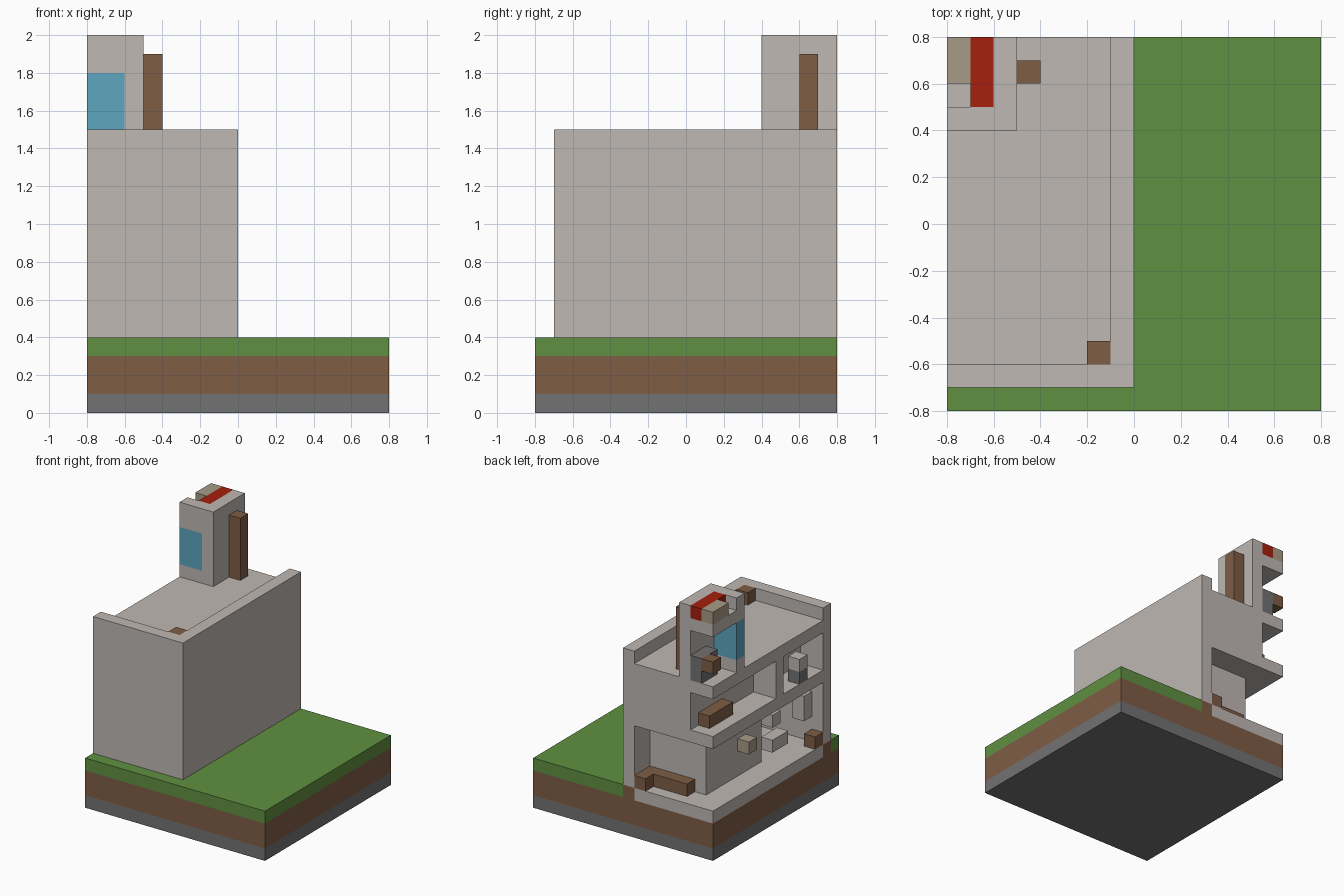
import bpy
import bmesh
from mathutils import Matrix, Vector

default_cube = bpy.data.objects.get("Cube")
if default_cube:
    bpy.data.objects.remove(default_cube, do_unlink=True)

UNIT = 0.1   # edge of one building block
HALF = 8     # half the plot width in blocks


def make_material(name, red, green, blue):
    material = bpy.data.materials.new(name)
    material.use_nodes = True
    colour = (red, green, blue, 1.0)
    material.diffuse_color = colour
    shader = next(n for n in material.node_tree.nodes if n.type == "BSDF_PRINCIPLED")
    shader.inputs["Base Color"].default_value = colour
    return material


plaster = make_material("pale plaster", 0.52, 0.48, 0.45)
stone = make_material("dark stone", 0.17, 0.17, 0.17)
soil = make_material("brown soil and wood", 0.21, 0.11, 0.06)
grass = make_material("green grass", 0.115, 0.28, 0.052)
glass = make_material("blue glass", 0.11, 0.38, 0.53)
red_cloth = make_material("red cloth", 0.38, 0.014, 0.004)
tan_cloth = make_material("tan cloth", 0.39, 0.33, 0.24)


def blocks(name, material, *spans):
    """Make one object from boxes, each given as block spans:
    (across from the open side, forward from the back, up from the ground)."""
    bm = bmesh.new()
    for across, forward, up in spans:
        low = Vector((across[0] - HALF, HALF - forward[1], up[0])) * UNIT
        high = Vector((across[1] - HALF, HALF - forward[0], up[1])) * UNIT
        transform = Matrix.Translation((low + high) / 2) @ Matrix.Diagonal((*(high - low), 1.0))
        bmesh.ops.create_cube(bm, size=1.0, matrix=transform)
    mesh = bpy.data.meshes.new(name)
    bm.to_mesh(mesh)
    bm.free()
    mesh.materials.append(material)
    obj = bpy.data.objects.new(name, mesh)
    bpy.context.collection.objects.link(obj)
    return obj


# Shared spans of the plot, house and tower
plot = (0, 16)
house = (0, 15)
room_width = (0, 7)
room_depth = (0, 14)
outer_side = (7, 8)
outer_front = (14, 15)
inner_side = (2, 3)
ground_storey = (4, 9)
upper_storey = (10, 13)
turf = (3, 4)
tower_width = (0, 3)
tower_depth = (0, 4)
tower_front = (3, 4)

# Layered plot of land
blocks("bedrock", stone, (plot, plot, (0, 1)))
blocks("soil_layer", soil, (plot, plot, (1, 3)))
blocks("wall_footing", soil,
       (outer_side, house, turf),
       (room_width, outer_front, turf))
blocks("lawn", grass,
       ((8, 16), plot, turf),
       ((0, 8), (15, 16), turf))

# House shell with storey slabs
blocks("outer_walls", plaster,
       (outer_side, house, (4, 15)),
       (room_width, outer_front, (4, 15)))
for name, level in (("ground_floor", 3), ("upper_floor", 9), ("roof_slab", 13)):
    blocks(name, plaster, (room_width, room_depth, (level, level + 1)))

# Inner walls of both storeys
blocks("ground_inner_walls", plaster,
       (inner_side, (2, 9), ground_storey),
       ((3, 7), (2, 3), ground_storey))
blocks("upper_back_wall", plaster, ((2, 7), (0, 1), upper_storey))
blocks("upper_inner_wall", plaster, (inner_side, (1, 14), upper_storey))
blocks("upper_partition", plaster, ((0, 2), (8, 9), upper_storey))

# Roof tower with a window in its front wall
blocks("tower_side_wall", plaster, (inner_side, tower_depth, (14, 20)))
blocks("tower_front_wall", plaster,
       ((0, 2), tower_front, (14, 15)),
       ((0, 2), tower_front, (18, 20)))
blocks("tower_window", glass, ((0, 2), tower_front, (15, 18)))
blocks("tower_ceiling", plaster, ((0, 2), (0, 3), (18, 19)))

# Things on the tower top and roof
blocks("red_roof_bed", red_cloth, ((1, 2), (0, 3), (19, 20)))
blocks("tan_roof_pillow", tan_cloth, ((0, 1), (0, 2), (19, 20)))
blocks("roof_post", soil, ((3, 4), (1, 2), (14, 19)))
blocks("roof_crate", soil, ((6, 7), (13, 14), (14, 15)))

# Tower room furniture
blocks("tower_stove", stone, ((1, 2), (0, 2), (14, 16)))
blocks("tower_shelf", soil, ((0, 1), (0, 1), (15, 16)))

# Upper storey furniture
blocks("upper_bench", soil, ((1, 2), (1, 4), (10, 11)))
blocks("basin_base", stone, ((0, 1), (11, 12), (10, 11)))
blocks("basin_top", plaster, ((0, 1), (11, 12), (11, 12)))

# Ground storey furniture
blocks("porch_bench", soil,
       ((6, 7), (0, 1), (4, 5)),
       ((3, 7), (1, 2), (4, 5)))
blocks("wall_lamp", tan_cloth, ((1, 2), (6, 7), (6, 7)))
blocks("kitchen_counter", plaster, ((1, 2), (9, 11), (5, 6)))
blocks("kitchen_shelf", plaster, ((1, 2), (9, 10), (7, 8)))
blocks("front_cupboard", plaster, ((1, 2), (13, 14), (6, 8)))
blocks("ground_crate", soil, ((0, 1), (13, 14), (4, 5)))
